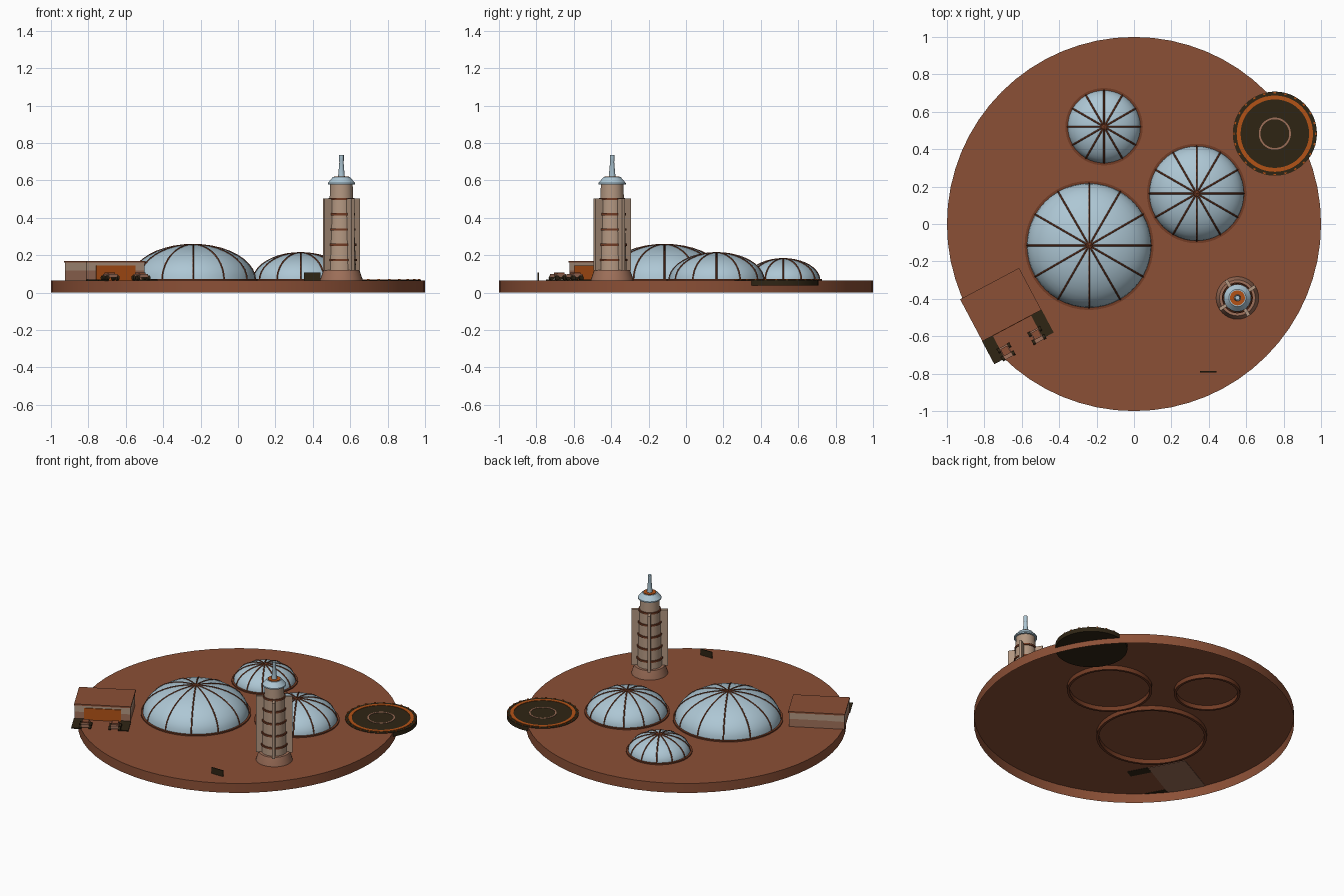
import bpy, bmesh, math
from mathutils import Matrix, Vector

if "Cube" in bpy.data.objects:
    bpy.data.objects.remove(bpy.data.objects["Cube"])


def material(name, rgb):
    m = bpy.data.materials.new(name)
    m.diffuse_color = (*rgb, 1)
    m.use_nodes = True
    m.node_tree.nodes["Principled BSDF"].inputs["Base Color"].default_value = m.diffuse_color
    return m


SOIL = material("red soil", (0.26, 0.08, 0.037))
GLASS = material("pale blue glass", (0.42, 0.57, 0.66))
RUST = material("rust trim", (0.17, 0.045, 0.018))
TAN = material("tan wall", (0.45, 0.31, 0.22))
CLAY = material("clay", (0.34, 0.16, 0.10))
ORANGE = material("orange", (0.45, 0.085, 0.008))
DARK = material("dark asphalt", (0.028, 0.018, 0.007))


def finish(name, bm, mat, matrix=Matrix(), smooth=True):
    bmesh.ops.remove_doubles(bm, verts=bm.verts, dist=1e-5)
    bmesh.ops.recalc_face_normals(bm, faces=bm.faces)
    me = bpy.data.meshes.new(name)
    bm.to_mesh(me)
    bm.free()
    me.materials.append(mat)
    ob = bpy.data.objects.new(name, me)
    ob.matrix_world = matrix
    bpy.context.collection.objects.link(ob)
    if smooth:
        bpy.ops.object.select_all(action='DESELECT')
        ob.select_set(True)
        bpy.context.view_layer.objects.active = ob
        bpy.ops.object.shade_smooth_by_angle(angle=math.radians(35))
    return ob


def lathe(name, profile, mat, x=0, y=0, segs=48, closed=False):
    """Revolve (radius, height) points round a vertical axis."""
    bm = bmesh.new()
    rows = [[bm.verts.new((r * math.cos(math.tau * i / segs), r * math.sin(math.tau * i / segs), z))
             for i in range(segs)] for r, z in profile]
    pairs = list(zip(rows, rows[1:]))
    if closed:
        pairs.append((rows[-1], rows[0]))
    for a, b in pairs:
        for i in range(segs):
            j = (i + 1) % segs
            bm.faces.new((a[i], a[j], b[j], b[i]))
    return finish(name, bm, mat, Matrix.Translation((x, y, 0)))


def band(name, r0, r1, z0, z1, mat, x, y, segs=48):
    return lathe(name, [(r0, z0), (r1, z0), (r1, z1), (r0, z1)], mat, x, y, segs, True)


def boxes(name, specs, mat, matrix=Matrix()):
    """Join boxes given as (centre, size, turn about z at the origin)."""
    bm = bmesh.new()
    for c, s, turn in specs:
        m = Matrix.Rotation(turn, 4, 'Z') @ Matrix.Translation(c) @ Matrix.Diagonal((*s, 1))
        bmesh.ops.create_cube(bm, size=1, matrix=m)
    return finish(name, bm, mat, matrix, False)


G = 0.065  # ground level

# Ground: thin plate with an open skirt
lathe("ground_disc", [(0, G), (1, G), (1, 0)], SOIL, segs=64)


# Ribbed glass domes with foundation rings
def dome(tag, x, y, radius, top):
    r, h = radius - 0.012, top - G
    arc = [(r * math.cos(t * math.pi / 20), G + h * math.sin(t * math.pi / 20)) for t in range(11)]
    arc[-1] = (0, top)
    lathe(tag + "_glass", arc, GLASS, x, y, 48)
    band(tag + "_foundation_ring", radius - 0.016, radius, 0.036, G + 0.008, RUST, x, y)
    cu = bpy.data.curves.new(tag + "_ribs", 'CURVE')
    cu.dimensions = '3D'
    cu.bevel_depth = 0.0045
    cu.bevel_resolution = 1
    for k in range(12):
        a = math.tau * k / 12
        sp = cu.splines.new('POLY')
        sp.points.add(len(arc) - 1)
        for p, (q, z) in zip(sp.points, arc):
            p.co = (q * math.cos(a), q * math.sin(a), z, 1)
    cu.materials.append(RUST)
    ob = bpy.data.objects.new(tag + "_ribs", cu)
    ob.location = (x, y, 0)
    bpy.context.collection.objects.link(ob)
    lathe(tag + "_hub", [(0.014, top - 0.004), (0.014, top + 0.003), (0, top + 0.003)], RUST, x, y, 12)


dome("large_dome", -0.24, -0.115, 0.345, 0.257)
dome("medium_dome", 0.335, 0.163, 0.266, 0.213)
dome("small_dome", -0.16, 0.52, 0.207, 0.181)

# Control tower
TX, TY = 0.553, -0.395
lathe("tower_base", [(0.114, G), (0.112, 0.075), (0.096, 0.122), (0, 0.122)], CLAY, TX, TY, 32)
lathe("tower_shaft", [(0.078, 0.12), (0.06, 0.58)], TAN, TX, TY, 32)
for k in range(5):
    z = 0.175 + 0.0815 * k
    r = 0.078 - 0.018 * (z - 0.12) / 0.46
    band(f"tower_hoop_{k + 1}", r - 0.005, r + 0.007, z - 0.006, z + 0.006, RUST, TX, TY, 32)
boxes("tower_fins", [((0.089, 0, 0.31), (0.048, 0.018, 0.385), math.radians(33 + 90 * k))
                     for k in range(4)], TAN, Matrix.Translation((TX, TY, 0)))
lathe("tower_cap", [(0, 0.578), (0.073, 0.578), (0.073, 0.586), (0.046, 0.618), (0, 0.618)],
      GLASS, TX, TY, 32)
lathe("tower_beacon_ring", [(0.04, 0.616), (0.04, 0.622), (0, 0.622)], ORANGE, TX, TY, 32)
lathe("tower_mast", [(0.018, 0.62), (0.011, 0.70), (0.0125, 0.705), (0.0125, 0.737), (0, 0.737)],
      GLASS, TX, TY, 16)

# Landing pad with painted rings and edge lights
PX, PY = 0.753, 0.483
lathe("landing_pad", [(0, 0.038), (0.225, 0.038), (0.225, 0.068), (0, 0.068)], DARK, PX, PY)
band("pad_outer_ring", 0.183, 0.204, 0.066, 0.0705, ORANGE, PX, PY)
band("pad_inner_ring", 0.077, 0.086, 0.066, 0.0705, CLAY, PX, PY)
boxes("pad_edge_lights", [((0.219, 0, 0.07), (0.009, 0.012, 0.007), math.tau * k / 24)
                          for k in range(24)], ORANGE, Matrix.Translation((PX, PY, 0)))

# Blank sign plate near the front edge
boxes("sign_plate", [((0.397, -0.79, 0.087), (0.09, 0.006, 0.042), 0)], DARK)

# Garage, turned towards the front right
GM = Matrix.Translation((-0.7125, -0.431, 0)) @ Matrix.Rotation(math.radians(28), 4, 'Z')
boxes("garage_lower_wall", [((0, 0, 0.09), (0.35, 0.247, 0.056), 0)], CLAY, GM)
boxes("garage_upper_wall", [((0, 0, 0.139), (0.35, 0.247, 0.046), 0)], TAN, GM)
boxes("garage_roof", [((0, 0, 0.165), (0.357, 0.254, 0.01), 0)], SOIL, GM)
boxes("garage_door", [((0, -0.125, 0.105), (0.235, 0.008, 0.08), 0)], ORANGE, GM)
boxes("garage_ramps", [((s * 0.148, -0.195, 0.067), (0.064, 0.14, 0.007), 0) for s in (-1, 1)], DARK, GM)

# Two parked rovers
for n, s in (("left", -1), ("right", 1)):
    RM = GM @ Matrix.Translation((s * 0.093, -0.237, 0))
    boxes(n + "_rover_body", [((0, 0, 0.09), (0.05, 0.07, 0.02), 0)], CLAY, RM)
    boxes(n + "_rover_cabin", [((0, 0.006, 0.103), (0.042, 0.042, 0.012), 0)], SOIL, RM)
    bm = bmesh.new()
    for i in (-1, 1):
        for j in (-1, 1):
            bmesh.ops.create_cone(bm, cap_ends=True, segments=12, radius1=0.013, radius2=0.013, depth=0.014,
                                  matrix=Matrix.Translation((i * 0.031, j * 0.024, 0.079))
                                  @ Matrix.Rotation(math.pi / 2, 4, 'Y'))
    finish(n + "_rover_wheels", bm, DARK, RM)
